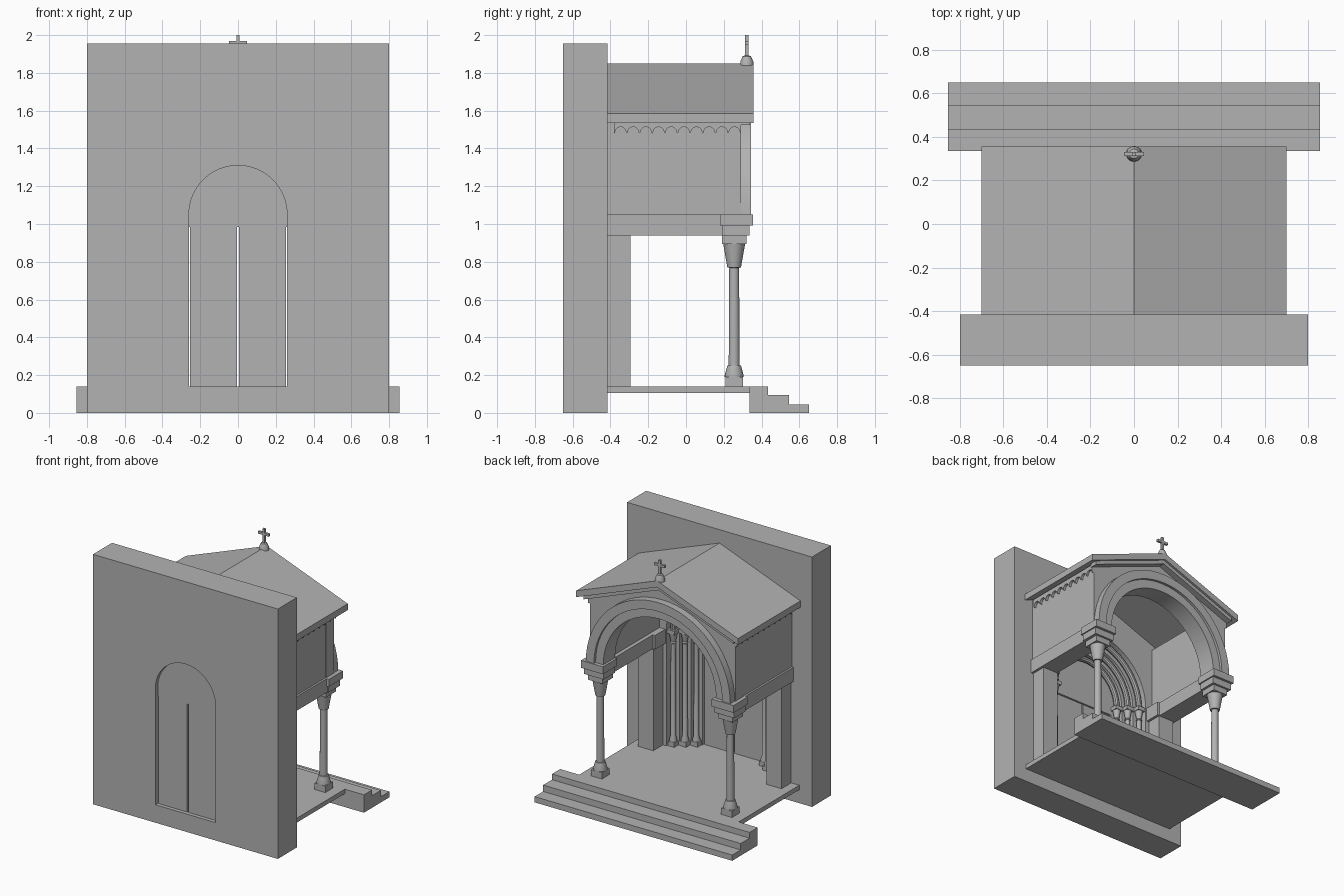
import bpy, bmesh, math

if "Cube" in bpy.data.objects:
    bpy.data.objects.remove(bpy.data.objects["Cube"])

stone = bpy.data.materials.new("grey_stone")
stone.diffuse_color = (0.45, 0.45, 0.45, 1)
stone.use_nodes = True
stone.node_tree.nodes["Principled BSDF"].inputs["Base Color"].default_value = stone.diffuse_color


def finish(name, bm, smooth=False):
    bmesh.ops.recalc_face_normals(bm, faces=bm.faces)
    me = bpy.data.meshes.new(name)
    bm.to_mesh(me)
    bm.free()
    me.materials.append(stone)
    ob = bpy.data.objects.new(name, me)
    bpy.context.collection.objects.link(ob)
    if smooth:
        bpy.ops.object.select_all(action='DESELECT')
        ob.select_set(True)
        bpy.context.view_layer.objects.active = ob
        bpy.ops.object.shade_smooth_by_angle(angle=math.radians(35))
    return ob


def prism(name, pts, a, b, axis='y', smooth=False):
    """Extrude an outline (x,z) along y, or (y,z) along x."""
    bm = bmesh.new()
    place = (lambda p, t: (p[0], t, p[1])) if axis == 'y' else (lambda p, t: (t, p[0], p[1]))
    f = bm.faces.new([bm.verts.new(place(p, a)) for p in pts])
    ext = bmesh.ops.extrude_face_region(bm, geom=[f])
    shift = (0, b - a, 0) if axis == 'y' else (b - a, 0, 0)
    bmesh.ops.translate(bm, vec=shift, verts=[v for v in ext['geom'] if isinstance(v, bmesh.types.BMVert)])
    return finish(name, bm, smooth)


def box(name, x0, x1, y0, y1, z0, z1):
    return prism(name, [(x0, z0), (x1, z0), (x1, z1), (x0, z1)], y0, y1)


def lathe(name, x, y, prof, n=20):
    """Revolve (radius, z) pairs about a vertical axis."""
    bm = bmesh.new()
    rings = [[bm.verts.new((x + r * math.cos(2 * math.pi * i / n), y + r * math.sin(2 * math.pi * i / n), z))
              for i in range(n)] for r, z in prof]
    for lo, hi in zip(rings, rings[1:]):
        for i in range(n):
            bm.faces.new((lo[i], lo[(i + 1) % n], hi[(i + 1) % n], hi[i]))
    bm.faces.new(rings[0])
    bm.faces.new(rings[-1])
    return finish(name, bm, True)


def arc(r, z, n=32, flip=False):
    pts = [(r * math.cos(math.pi * i / n), z + r * math.sin(math.pi * i / n)) for i in range(n + 1)]
    return pts[::-1] if flip else pts


def half_ring(name, r0, r1, z, y0, y1):
    return prism(name, arc(r1, z) + arc(r0, z, flip=True), y0, y1, smooth=True)


def half_torus(name, R, r, y, z, n=28, m=10):
    bm = bmesh.new()
    rings = []
    for i in range(n + 1):
        a = math.pi * i / n
        rings.append([bm.verts.new(((R + r * math.cos(b)) * math.cos(a), y + r * math.sin(b),
                                    z + (R + r * math.cos(b)) * math.sin(a)))
                      for b in [2 * math.pi * j / m for j in range(m)]])
    for p, q in zip(rings, rings[1:]):
        for j in range(m):
            bm.faces.new((p[j], p[(j + 1) % m], q[(j + 1) % m], q[j]))
    bm.faces.new(rings[0])
    bm.faces.new(rings[-1])
    return finish(name, bm, True)


SILL, SPRING = 0.14, 1.05
BACK, FACE = -0.65, -0.415

# Church wall with an arched doorway that widens in steps toward the porch
wall = box("wall", -0.8, 0.8, BACK, FACE, 0, 1.955)
for r, y0 in ((0.26, -0.70), (0.325, -0.575), (0.39, -0.527), (0.46, -0.478)):
    cutter = prism("cutter", [(-r, SILL), (r, SILL)] + arc(r, SPRING), y0, -0.3)
    mod = wall.modifiers.new("doorway", 'BOOLEAN')
    mod.operation, mod.solver, mod.object = 'DIFFERENCE', 'EXACT', cutter
    bpy.context.view_layer.objects.active = wall
    bpy.ops.object.modifier_apply(modifier=mod.name)
    bpy.data.objects.remove(cutter)

# Doors and the solid arched panel above them
prism("tympanum", [(-0.26, 0.985), (0.26, 0.985)] + arc(0.26, SPRING), -0.62, -0.575)
for s, side in ((1, "right"), (-1, "left")):
    box("door_" + side, *sorted((s * 0.006, s * 0.253)), -0.62, -0.59, SILL, 0.985)

# Small jamb columns and the round mouldings that continue them over the arch
for k, (x, y) in enumerate(((0.295, -0.55), (0.36, -0.502), (0.428, -0.454))):
    half_torus("arch_moulding_%d" % k, x, 0.022, y, SPRING)
    for s in (1, -1):
        box("jamb_plinth", s * x - 0.028, s * x + 0.028, y - 0.028, y + 0.028, SILL, 0.175)
        lathe("jamb_column", s * x, y, ((0.028, 0.175), (0.028, 0.19), (0.02, 0.215),
              (0.018, 0.94), (0.023, 0.945), (0.018, 0.955), (0.03, 1.02)), 14)
        box("jamb_abacus", s * x - 0.032, s * x + 0.032, y - 0.032, y + 0.032, 1.02, SPRING)

# Porch floor and three steps
box("porch_floor", -0.69, 0.69, FACE, 0.335, 0.105, SILL)
prism("steps", [(0.335, 0), (0.65, 0), (0.65, 0.045), (0.545, 0.045), (0.545, 0.095),
                (0.435, 0.095), (0.435, SILL), (0.335, SILL)], -0.855, 0.855, 'x')

# Both porch sides
for s, side in ((1, "right"), (-1, "left")):
    def sbox(name, x0, x1, *rest):
        return box(name + "_" + side, *sorted((s * x0, s * x1)), *rest)
    sbox("pilaster", 0.49, 0.62, FACE, -0.295, SILL, 0.94)
    sbox("pilaster_impost", 0.47, 0.50, FACE, -0.29, 0.94, SPRING)
    sbox("beam", 0.49, 0.64, FACE, 0.31, 0.94, SPRING)
    sbox("beam_end_lower", 0.48, 0.65, 0.19, 0.335, 0.94, 0.992)
    sbox("beam_end_upper", 0.47, 0.66, 0.18, 0.355, 0.992, SPRING)
    sbox("side_wall", 0.52, 0.625, FACE, 0.29, SPRING, 1.56)
    # Porch column
    cx, cy = s * 0.563, 0.255
    box("column_plinth_" + side, cx - 0.047, cx + 0.047, cy - 0.047, cy + 0.047, SILL, 0.19)
    lathe("column_" + side, cx, cy, ((0.05, 0.19), (0.05, 0.2), (0.036, 0.25), (0.029, 0.252),
          (0.026, 0.768), (0.036, 0.77), (0.058, 0.895)), 24)
    box("column_abacus_" + side, cx - 0.064, cx + 0.064, cy - 0.064, cy + 0.064, 0.895, 0.94)
    # Corbel table: row of little arches under the eave
    n, start, step = 10, -0.38, 0.067
    pts = [(start + n * step, 1.545), (start, 1.545)]
    for i in range(n):
        c = start + (i + 0.5) * step
        pts += [(c - 0.0335, 1.48)] + [(c - 0.029 * math.cos(math.pi * j / 8),
                                       1.485 + 0.029 * math.sin(math.pi * j / 8)) for j in range(9)]
    pts.append((start + n * step, 1.48))
    prism("corbel_table_" + side, pts, s * 0.62, s * 0.645, 'x')


def under(x):
    return 1.80 - 0.3786 * abs(x)


# Gable wall with its big arch, framed by raised arch rings and a raking cornice
prism("gable_wall", [(0.63, SPRING), (0.63, under(0.63)), (0, 1.80), (-0.63, under(0.63)),
                     (-0.63, SPRING)] + arc(0.49, SPRING, flip=True), 0.19, 0.29)
half_ring("arch_inner_ring", 0.488, 0.56, SPRING, 0.18, 0.325)
half_ring("arch_outer_ring", 0.555, 0.625, SPRING, 0.25, 0.345)
prism("raking_cornice", [(0.65, under(0.65)), (0, 1.80), (-0.65, under(0.65)),
                         (-0.65, under(0.65) - 0.03), (0, 1.77), (0.65, under(0.65) - 0.03)], 0.28, 0.34)

# Gabled roof slab
prism("roof", [(0.7, 1.535), (0.7, 1.585), (0, 1.85), (-0.7, 1.585), (-0.7, 1.535), (0, 1.80)], FACE, 0.357)

# Cross on the ridge
lathe("finial_base", 0, 0.322, ((0.036, 1.838), (0.034, 1.86), (0.022, 1.888), (0.012, 1.892)), 20)
box("cross_upright", -0.009, 0.009, 0.313, 0.331, 1.88, 2.0)
box("cross_arm", -0.047, 0.047, 0.313, 0.331, 1.951, 1.97)
